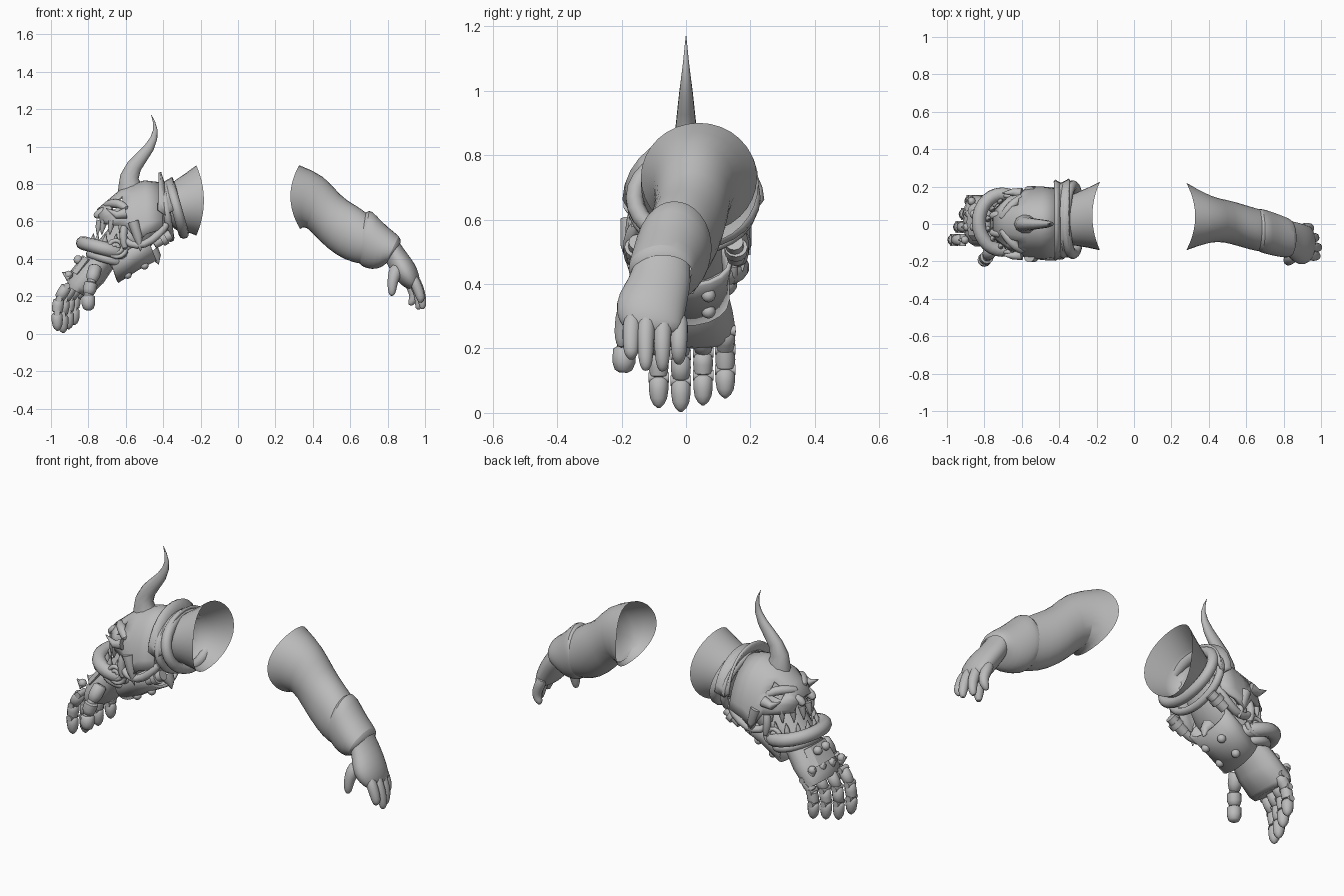
import bpy, bmesh, math
from mathutils import Vector as V

mat = bpy.data.materials.new("plain grey")
mat.diffuse_color = (0.5, 0.5, 0.5, 1)


def finish(name, bm, angle=55, thick=0, sub=0):
    bmesh.ops.recalc_face_normals(bm, faces=bm.faces)
    me = bpy.data.meshes.new(name)
    bm.to_mesh(me)
    bm.free()
    me.materials.append(mat)
    ob = bpy.data.objects.new(name, me)
    bpy.context.collection.objects.link(ob)
    if thick:
        m = ob.modifiers.new("thickness", 'SOLIDIFY')
        m.thickness, m.offset = thick, -1
    if sub:
        m = ob.modifiers.new("smooth", 'SUBSURF')
        m.levels = m.render_levels = sub
    bpy.ops.object.select_all(action='DESELECT')
    ob.select_set(True)
    bpy.context.view_layer.objects.active = ob
    bpy.ops.object.shade_smooth_by_angle(angle=math.radians(angle))
    return ob


def skin(bm, rings, closed=True, caps=(False, False), loop=False, holes=()):
    vs = [[bm.verts.new(p) for p in r] for r in rings]
    n = len(vs[0])
    pairs = list(zip(vs, vs[1:])) + ([(vs[-1], vs[0])] if loop else [])
    for s, (a, b) in enumerate(pairs):
        for i in range(n if closed else n - 1):
            j = (i + 1) % n
            if (s, i) not in holes:
                bm.faces.new((a[i], a[j], b[j], b[i]))
    if caps[0]:
        bm.faces.new(vs[0])
    if caps[1]:
        bm.faces.new(vs[-1])


def loft(name, secs, n=20, caps=(False, False), arch=False, holes=(), **kw):
    # section: top x,z, bottom x,z, y min, y max, optional sideways flare along x
    rings = []
    for s in secs:
        top, bot = V((s[0], 0, s[1])), V((s[2], 0, s[3]))
        yc, hw, fl = (s[4] + s[5]) / 2, (s[5] - s[4]) / 2, s[6] if len(s) > 6 else 0
        ring = []
        for i in range(n):
            t = math.pi * i / (n - 1) if arch else 2 * math.pi * i / n
            c, k = math.cos(t), math.sin(t)
            p = bot + (top - bot) * (k if arch else (1 + k) / 2)
            ring.append(p + V((fl * c * c, yc + hw * c, 0)))
        rings.append(ring)
    bm = bmesh.new()
    skin(bm, rings, not arch, caps, holes=holes)
    return finish(name, bm, **kw)


def tube(name, pts, n=10, loop=False, **kw):
    # each point: x, y, z, radius
    P, rings, side = [V(p[:3]) for p in pts], [], None
    for i, p in enumerate(P):
        a = P[i - 1] if (i or loop) else p
        b = P[(i + 1) % len(P)] if (i < len(P) - 1 or loop) else p
        d = (b - a).normalized()
        if side is None:
            side = d.cross(V((0, 1, 0.01)) if abs(d.y) < 0.9 else V((0, 0, 1)))
        side = (side - d * side.dot(d)).normalized()
        up = d.cross(side)
        rings.append([p + (side * math.cos(t) + up * math.sin(t)) * max(pts[i][3], 0.001)
                      for t in (2 * math.pi * k / n for k in range(n))])
    bm = bmesh.new()
    skin(bm, rings, True, (not loop, not loop), loop)
    return finish(name, bm, **kw)


def hoop(name, top, bot, y0, y1, r, n=28):
    # elliptical bar around the arm
    pts = []
    for i in range(n):
        t = 2 * math.pi * i / n
        k = (1 + math.sin(t)) / 2
        pts.append((bot[0] + (top[0] - bot[0]) * k, (y0 + y1) / 2 + (y1 - y0) / 2 * math.cos(t),
                    bot[1] + (top[1] - bot[1]) * k, r))
    return tube(name, pts, 10, loop=True)


def ball(name, p, r):
    bm = bmesh.new()
    bmesh.ops.create_uvsphere(bm, u_segments=12, v_segments=8, radius=r)
    bmesh.ops.translate(bm, verts=bm.verts, vec=p)
    return finish(name, bm)


# ---- bare arm: sleeve, cuff and hand
loft("sleeve", [(.33, .905, .335, .555, -.145, .225, -.055), (.465, .85, .36, .58, -.095, .145),
                (.545, .74, .43, .495, -.10, .135), (.62, .695, .53, .41, -.125, .11),
                (.69, .65, .62, .375, -.15, .085), (.74, .60, .70, .365, -.15, .07)], 16, sub=1)
loft("cuff", [(.67, .63, .64, .39, -.14, .08), (.70, .675, .655, .36, -.155, .085), (.74, .635, .69, .345, -.165, .075),
              (.80, .57, .745, .34, -.178, .055), (.872, .52, .79, .37, -.185, .03),
              (.87, .49, .80, .385, -.165, .02)], 16, sub=1)
loft("palm", [(.845, .52, .79, .385, -.165, .015), (.885, .455, .80, .365, -.18, .018), (.93, .40, .82, .325, -.215, .01),
              (.962, .345, .85, .28, -.222, .0), (.975, .29, .885, .25, -.20, -.008),
              (.97, .25, .915, .235, -.175, -.02)], 16, caps=(False, True), sub=1)
# finger: y, x and z at the tip, x at the knuckle
for i, (y, x, z, kx) in enumerate([(-.17, .975, .165, .95), (-.125, .988, .13, .955),
                                   (-.073, .965, .128, .945), (-.022, .925, .15, .92)]):
    tube("finger_%d" % i, [(kx - .02, y * .97, .31, .03), (kx + .008, y, .25, .03), (kx + .022, y, .21, .027),
                           ((x + kx + .022) / 2 + .003, y, (z + .21) / 2, .024), (x, y, z + .015, .019),
                           (x - .005, y, z, .009)], sub=1)
tube("bare_thumb", [(.855, -.15, .36, .045), (.835, -.185, .315, .036), (.825, -.195, .27, .029),
                    (.824, -.2, .23, .024), (.822, -.2, .20, .012)], sub=1)

# ---- armoured arm: upper sleeve and core
loft("upper_sleeve", [(-.225, .905, -.225, .52, -.145, .23, .045), (-.335, .82, -.29, .55, -.115, .165),
                      (-.40, .79, -.36, .54, -.12, .15)], 16, caps=(False, True), sub=1)
loft("forearm_core", [(-.40, .73, -.39, .58, -.09, .11), (-.52, .70, -.47, .46, -.13, .14),
                      (-.66, .60, -.58, .38, -.13, .14), (-.76, .48, -.66, .33, -.11, .12)], caps=(True, True))

# Collar bands and flared collar plate
hoop("collar_band", (-.365, .80), (-.29, .535), -.16, .205, .028)
hoop("inner_band", (-.40, .79), (-.36, .51), -.165, .205, .02)
loft("collar_plate", [(-.425, .86, -.43, .66, -.185, .225), (-.40, .80, -.39, .63, -.165, .205),
                      (-.345, .825, -.34, .66, -.165, .23)], 15, arch=True, thick=.015)

# Horned mask with open eye sockets
loft("mask", [(-.415, .81, -.40, .56, -.18, .19), (-.50, .82, -.485, .535, -.19, .20),
              (-.575, .80, -.54, .49, -.19, .20), (-.625, .775, -.60, .575, -.17, .18),
              (-.69, .72, -.665, .58, -.14, .15), (-.755, .665, -.735, .59, -.085, .09)],
     17, arch=True, thick=.02, angle=35, holes=((3, 3), (3, 4), (3, 11), (3, 12)))
tube("horn", [(-.57, 0, .74, .075), (-.578, 0, .79, .062), (-.58, 0, .84, .05), (-.555, 0, .895, .041),
              (-.515, 0, .945, .034), (-.475, 0, .995, .027), (-.45, 0, 1.045, .019), (-.442, 0, 1.09, .012),
              (-.45, 0, 1.135, .006), (-.464, 0, 1.17, .001)], 10)
bpy.context.object.scale.y = .8
for s, side in ((-1, "front"), (1, "back")):
    tube(side + "_brow", [(-.585, s * .15, .66, .02), (-.635, s * .12, .70, .026), (-.68, s * .07, .695, .026),
                          (-.715, s * .02, .685, .018)], 10, sub=1)
    tube(side + "_cheek_spike", [(-.56, s * .175, .60, .03), (-.535, s * .178, .52, .026), (-.52, s * .175, .44, .002)], 10)
    tube(side + "_temple_spike", [(-.60, s * .165, .645, .03), (-.65, s * .17, .635, .02), (-.705, s * .165, .67, .002)], 10)
    tube(side + "_nostril", [(-.69, s * .05, .665, .03), (-.75, s * .045, .64, .026), (-.768, s * .045, .62, .014)], 10, sub=1)
    # Upper and lower teeth
    for k in range(4):
        a = k * .42 + .2
        x, y = -.60 - .14 * math.cos(a), s * .14 * math.sin(a)
        tube("%s_upper_tooth_%d" % (side, k), [(x, y, .605, .02), (x - .01, y, .57, .015), (x - .015, y, .53, .003)], 8)
        tube("%s_lower_tooth_%d" % (side, k), [(x - .045, y, .46, .018), (x - .04, y, .50, .013), (x - .035, y, .535, .002)], 8)
    # Side hoses, rollers and scroll
    tube(side + "_hose", [(-.37, s * .15, .60, .022), (-.42, s * .18, .53, .024), (-.50, s * .17, .47, .024),
                          (-.58, s * .16, .47, .022), (-.63, s * .145, .53, .022)], 8, sub=1)
    tube(side + "_roller", [(-.36, s * .15, .53, .028), (-.45, s * .155, .48, .028)], 12)
    tube(side + "_roller_end", [(-.385, s * .155, .515, .036), (-.41, s * .155, .50, .036)], 12)
    pts = []
    for k in range(26):
        a, r = k * .5, .01 + .0018 * k
        pts.append((-.65 + r * math.cos(a), s * .15, .46 + r * math.sin(a), .012))
    tube(side + "_scroll", pts, 8)
    tube(side + "_jaw_hinge", [(-.60, s * .145, .60, .02), (-.62, s * .16, .53, .025), (-.60, s * .155, .44, .02)], 8, sub=1)

# Jaw ring round the wrist
hoop("jaw_ring", (-.83, .485), (-.58, .42), -.14, .16, .037)
hoop("lower_jaw_ring", (-.79, .425), (-.60, .37), -.12, .135, .024)

# Underside wrist guard with bolts and a spike
loft("wrist_guard", [(-.50, .55, -.435, .39, -.13, .145), (-.60, .50, -.53, .34, -.125, .135),
                     (-.70, .43, -.64, .27, -.125, .135)], 18, thick=.015)
tube("guard_spike", [(-.46, .02, .44, .04), (-.435, .02, .41, .025), (-.425, .02, .37, .002)], 8)
for y in (-.05, .07):
    for x, z in ((-.50, .365), (-.59, .315)):
        ball("guard_bolt", (x, y, z), .022)

# Armoured hand
loft("gauntlet_palm", [(-.79, .43, -.66, .36, -.11, .125), (-.86, .36, -.72, .27, -.12, .145),
                       (-.91, .30, -.79, .205, -.12, .155), (-.915, .255, -.82, .20, -.11, .15)],
     12, caps=(True, True))
loft("hand_plate", [(-.83, .42, -.77, .38, -.085, .10), (-.895, .335, -.83, .30, -.09, .115)],
     8, caps=(True, True), angle=20)
for k in range(4):
    y, off = -.085 + .069 * k, (0, .03, .06, .09)[k]
    ball("knuckle_bolt_%d" % k, (-.905 + off * .4, y, .315), .022)
    tube("knuckle_spike_%d" % k, [(-.90 + off * .4, y, .30, .024), (-.94 + off * .5, y, .33, .002)], 8)
    if k in (1, 2):
        ball("hand_bolt_%d" % k, (-.855, y, .395), .024)
    lift = (.0, -.012, .008, .03)[k]
    joints = [(-.915 + off, y, .255), (-.958 + off, y, .185 + lift * .4), (-.968 + off, y, .11 + lift * .8),
              (-.965 + off, y, .022 + lift)]
    for j in range(3):
        a, b = V(joints[j]), V(joints[j + 1])
        prof = [(0, .02), (.08, .029), (.5, .031), (.9, .028), (.97, .018)] if j < 2 else \
            [(0, .022), (.12, .03), (.45, .03), (.75, .026), (.95, .017), (1.08, .004)]
        tube("gauntlet_finger_%d_%d" % (k, j), [(*a.lerp(b, t), r) for t, r in prof], 12)
        tube("finger_joint_%d_%d" % (k, j), [(a.x, a.y - .032, a.z, .017), (a.x, a.y + .032, a.z, .017)], 10)
thumb = [(-.76, -.13, .36), (-.785, -.175, .275), (-.80, -.19, .205), (-.80, -.195, .125)]
for j in range(3):
    a, b = V(thumb[j]), V(thumb[j + 1])
    tube("gauntlet_thumb_%d" % j, [(*a.lerp(b, t), r) for t, r in
                                   ((0, .025), (.1, .036), (.6, .036), (.9, .027), (1, .013))], 12)
    ball("thumb_joint_%d" % j, b if j < 2 else a, .025)
